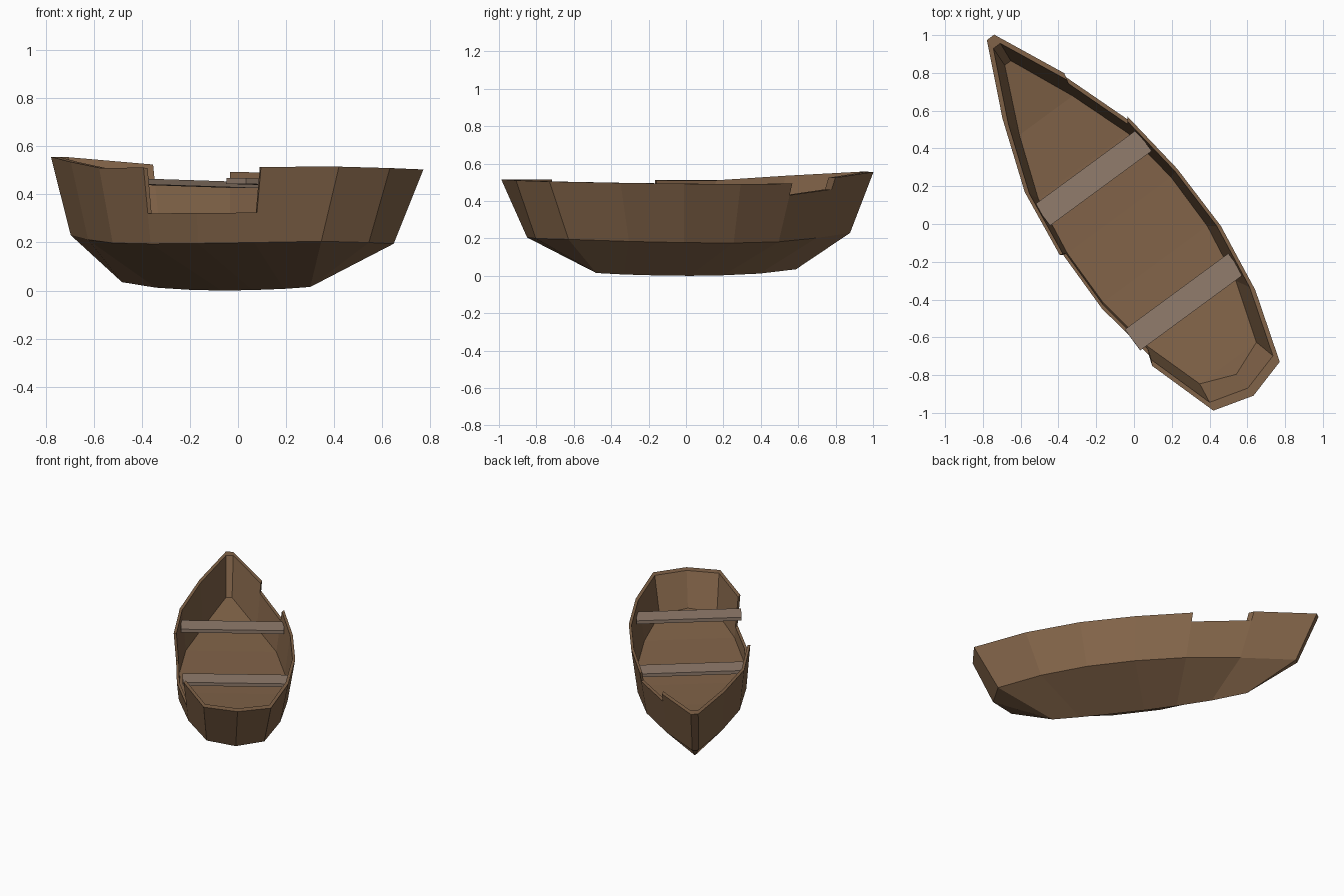
import bpy, bmesh, math
from mathutils import Vector, Matrix

if "Cube" in bpy.data.objects:
    bpy.data.objects.remove(bpy.data.objects["Cube"])

# Boat frame: local x = starboard, y = bow; slightly rolled and turned in plan
turn = Matrix.Rotation(math.radians(36.3), 4, 'Z')
PLACE = turn @ Matrix.Translation((-0.042, 0, 0)) @ Matrix.Rotation(0.027, 4, 'Y')


def material(name, rgb):
    m = bpy.data.materials.new(name)
    m.diffuse_color = (*rgb, 1)
    m.use_nodes = True
    m.node_tree.nodes["Principled BSDF"].inputs["Base Color"].default_value = m.diffuse_color
    return m


def finish(name, bm, mat):
    bmesh.ops.remove_doubles(bm, verts=bm.verts, dist=1e-5)
    bmesh.ops.recalc_face_normals(bm, faces=bm.faces)
    bm.transform(PLACE)
    me = bpy.data.meshes.new(name)
    bm.to_mesh(me)
    bm.free()
    me.materials.append(mat)
    ob = bpy.data.objects.new(name, me)
    bpy.context.collection.objects.link(ob)
    return ob


hull_mat = material("hull_wood", (0.22, 0.125, 0.065))
seat_mat = material("seat_wood", (0.28, 0.2, 0.15))

# Stations stern to bow: rim y, half width, z | chine y, half width, z | keel y, z | floor z
STATIONS = [
    (-1.107, 0.0, 0.510, -0.970, 0.0, 0.200, -0.565, 0.015, 0.285),
    (-1.045, 0.218, 0.510, -0.890, 0.187, 0.200, -0.565, 0.015, 0.280),
    (-0.662, 0.339, 0.506, -0.570, 0.298, 0.192, -0.380, 0.007, 0.250),
    (-0.280, 0.393, 0.503, -0.245, 0.352, 0.187, -0.160, 0.002, 0.235),
    (0.100, 0.386, 0.501, 0.085, 0.352, 0.185, 0.060, 0.000, 0.230),
    (0.478, 0.338, 0.502, 0.420, 0.302, 0.190, 0.280, 0.003, 0.235),
    (0.862, 0.203, 0.530, 0.760, 0.180, 0.207, 0.520, 0.012, 0.250),
    (1.246, 0.024, 0.556, 1.100, 0.020, 0.230, 0.760, 0.035, 0.305),
]
# Broken rim sections: (side, first station) -> drop below the rim
NOTCHES = {(1, 5): 0.062, (-1, 2): 0.19, (-1, 3): 0.19}
INSET = 0.955


def wall(i, side, z):
    """Outer and inner wall points of a station at height z."""
    ry, rh, rz, cy, ch, cz = STATIONS[i][:6]
    p = Vector((side * ch, cy, cz)).lerp(Vector((side * rh, ry, rz)), (z - cz) / (rz - cz))
    return p, Vector((p.x * INSET, p.y * INSET, z))


bm = bmesh.new()


def face(*pts):
    unique = []
    for p in pts:
        if all((p - q).length > 1e-5 for q in unique):
            unique.append(p)
    if len(unique) > 2:
        bm.faces.new([bm.verts.new(p) for p in unique])


def chine(i, side):
    return wall(i, side, STATIONS[i][5])[0]


def floor_edge(i, side):
    return wall(i, side, STATIONS[i][8])[1]


def keel(i):
    return Vector((0, STATIONS[i][6], STATIONS[i][7]))


def wall_panel(a, sa, b, sb, drop=0.0):
    oa, ia = wall(a, sa, STATIONS[a][2] - drop)
    ob, ib = wall(b, sb, STATIONS[b][2] - drop)
    face(chine(a, sa), chine(b, sb), ob, oa)
    face(oa, ob, ib, ia)
    face(ia, ib, floor_edge(b, sb), floor_edge(a, sa))


# Hull sides, bottom and the end caps of the notches
last = len(STATIONS) - 1
for side in (1, -1):
    drops = [NOTCHES.get((side, i), 0.0) for i in range(last)]
    for i in range(last):
        wall_panel(i, side, i + 1, side, drops[i])
        face(chine(i, side), chine(i + 1, side), keel(i + 1), keel(i))
        if i and drops[i] != drops[i - 1]:
            o1, i1 = wall(i, side, STATIONS[i][2] - drops[i])
            o2, i2 = wall(i, side, STATIONS[i][2] - drops[i - 1])
            face(o1, o2, i2, i1)

# Narrow stem at the bow
wall_panel(last, 1, last, -1)
face(chine(last, 1), chine(last, -1), keel(last))

# Inside floor
for i in range(last):
    face(floor_edge(i, 1), floor_edge(i + 1, 1), floor_edge(i + 1, -1), floor_edge(i, -1))
finish("hull", bm, hull_mat)

# Two plank seats across the hull
for name, y, half in (("front_seat", 0.325, 0.334), ("rear_seat", -0.49, 0.34)):
    sb = bmesh.new()
    size = Matrix.Diagonal((2 * half, 0.138, 0.024, 1))
    bmesh.ops.create_cube(sb, size=1, matrix=Matrix.Translation((0, y, 0.447)) @ size)
    finish(name, sb, seat_mat)
